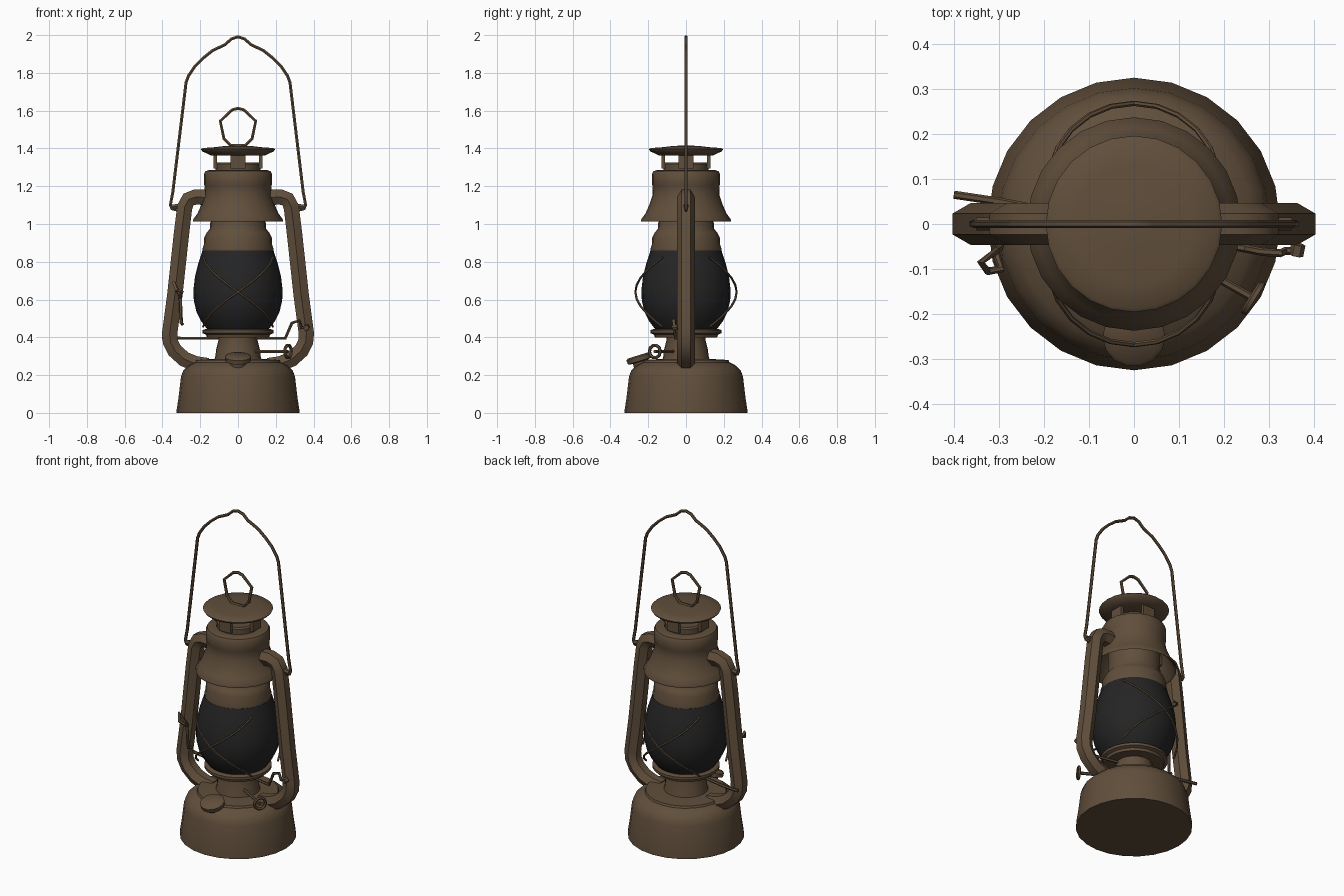
import bpy, bmesh, math
from mathutils import Matrix, Vector

scene = bpy.context.scene
if "Cube" in bpy.data.objects:
    bpy.data.objects.remove(bpy.data.objects["Cube"], do_unlink=True)


def material(name, rgb):
    mat = bpy.data.materials.new(name)
    mat.use_nodes = True
    mat.diffuse_color = (*rgb, 1)
    bsdf = mat.node_tree.nodes["Principled BSDF"]
    bsdf.inputs["Base Color"].default_value = (*rgb, 1)
    bsdf.inputs["Roughness"].default_value = 0.7
    return mat


BROWN = material("aged brown metal", (0.118, 0.077, 0.044))
BLACK = material("dark glass", (0.018, 0.018, 0.019))


def finish(name, mesh, mat, angle=40):
    mesh.materials.clear()
    mesh.materials.append(mat)
    obj = bpy.data.objects.new(name, mesh)
    scene.collection.objects.link(obj)
    bpy.ops.object.select_all(action="DESELECT")
    obj.select_set(True)
    bpy.context.view_layer.objects.active = obj
    bpy.ops.object.shade_smooth_by_angle(angle=math.radians(angle))
    return obj


def lathe(name, profile, mat=BROWN, sides=24, place=Matrix()):
    """Spin a (radius, height) outline around the z axis."""
    bm = bmesh.new()
    verts = [bm.verts.new((r, 0, z)) for r, z in profile]
    edges = [bm.edges.new(pair) for pair in zip(verts, verts[1:])]
    bmesh.ops.spin(bm, geom=verts + edges, axis=(0, 0, 1), cent=(0, 0, 0),
                   angle=2 * math.pi, steps=sides)
    bmesh.ops.remove_doubles(bm, verts=bm.verts, dist=0.0005)
    bmesh.ops.recalc_face_normals(bm, faces=bm.faces)
    bm.transform(place)
    mesh = bpy.data.meshes.new(name)
    bm.to_mesh(mesh)
    bm.free()
    return finish(name, mesh, mat)


def wire(name, points, radius, closed=False, detail=1):
    """Round rod through a list of points."""
    curve = bpy.data.curves.new(name, "CURVE")
    curve.dimensions = "3D"
    curve.bevel_depth = radius
    curve.bevel_resolution = detail
    curve.use_fill_caps = True
    spline = curve.splines.new("POLY")
    spline.points.add(len(points) - 1)
    for p, co in zip(spline.points, points):
        p.co = (*co, 1)
    spline.use_cyclic_u = closed
    temp = bpy.data.objects.new(name + "_path", curve)
    scene.collection.objects.link(temp)
    graph = bpy.context.evaluated_depsgraph_get()
    mesh = bpy.data.meshes.new_from_object(temp.evaluated_get(graph))
    bpy.data.objects.remove(temp, do_unlink=True)
    return finish(name, mesh, BROWN, 50)


def mirrored(half):
    """Complete a front-plane path whose last point lies on x = 0."""
    right = [(x, 0, z) for x, z in half]
    return right + [(-x, y, z) for x, y, z in reversed(right[:-1])]


# Fuel tank and neck
lathe("fuel_tank", [(0, 0), (0.325, 0), (0.325, 0.015), (0.315, 0.08), (0.302, 0.19),
                    (0.29, 0.225), (0.265, 0.25), (0.23, 0.268), (0.225, 0.28),
                    (0.14, 0.285), (0, 0.285)])
lathe("burner_neck", [(0, 0.28), (0.125, 0.28), (0.12, 0.3), (0.115, 0.34),
                      (0.102, 0.39), (0.105, 0.41), (0, 0.41)])
lathe("burner_plate", [(0, 0.4), (0.165, 0.4), (0.17, 0.415), (0.188, 0.422),
                       (0.188, 0.438), (0.17, 0.445), (0, 0.445)])

# Glass globe and the collar above it
lathe("glass_globe", [(0, 0.445), (0.165, 0.445), (0.195, 0.485), (0.22, 0.535),
                      (0.234, 0.595), (0.236, 0.65), (0.228, 0.72), (0.212, 0.785),
                      (0.188, 0.86), (0, 0.86)], BLACK)
lathe("globe_collar", [(0, 0.855), (0.186, 0.855), (0.188, 0.87), (0.181, 0.89),
                       (0.18, 0.925), (0.165, 0.955), (0.148, 0.975),
                       (0.146, 1.03), (0.146, 1.2)])

# Flared hood, chimney ring and cap
lathe("hood", [(0.225, 1.02), (0.237, 1.012), (0.237, 1.025), (0.215, 1.055),
               (0.195, 1.1), (0.178, 1.15), (0.176, 1.2), (0.18, 1.21),
               (0.18, 1.265), (0.172, 1.28), (0.15, 1.286), (0.12, 1.286),
               (0.12, 1.24), (0.165, 1.24), (0.165, 1.15), (0.225, 1.02)])
lathe("chimney_ring", [(0, 1.28), (0.118, 1.28), (0.12, 1.318), (0.112, 1.326), (0, 1.32)])
lathe("chimney_cap", [(0, 1.365), (0.14, 1.362), (0.19, 1.385), (0.196, 1.395),
                      (0.188, 1.402), (0.13, 1.406), (0.06, 1.414), (0, 1.415)])
for i in range(4):
    bm = bmesh.new()
    bmesh.ops.create_cube(bm, size=1, matrix=Matrix.Rotation(i * math.pi / 2, 4, "Z")
                          @ Matrix.Translation((0.12, 0, 1.335))
                          @ Matrix.Diagonal((0.018, 0.08, 0.08, 1)))
    post = bpy.data.meshes.new("cap_post")
    bm.to_mesh(post)
    bm.free()
    finish("cap_post", post, BROWN)

# Side air tubes with pivot ears for the carrying handle
tube = [(0.15, 1.14), (0.225, 1.143), (0.262, 1.13), (0.282, 1.09), (0.298, 0.96),
        (0.335, 0.62), (0.362, 0.42), (0.358, 0.375), (0.335, 0.33), (0.285, 0.285),
        (0.225, 0.26), (0.16, 0.25)]
for side, label in ((1, "left"), (-1, "right")):
    wire(label + "_air_tube", [(side * x, 0, z) for x, z in tube], 0.047)
    wire(label + "_handle_ear", [(side * 0.28, 0, 1.1), (side * 0.35, 0, 1.09)], 0.014)

# Carrying handle and lifting loop on the cap
wire("carrying_handle", mirrored([(0.325, 1.075), (0.35, 1.08), (0.358, 1.1), (0.345, 1.17),
                                  (0.275, 1.75), (0.262, 1.785), (0.228, 1.835),
                                  (0.185, 1.878), (0.135, 1.918), (0.068, 1.95),
                                  (0.035, 1.98), (0, 1.991)]), 0.009)
wire("cap_loop", mirrored([(0, 1.415), (0.037, 1.415), (0.074, 1.45), (0.094, 1.545),
                           (0.03, 1.605), (0, 1.612)]), 0.009)

# Crossed guard wires in front of and behind the globe
for facing, label in ((-1, "front"), (1, "back")):
    for lean in (-1, 1):
        path = []
        for i in range(11):
            t = i / 5 - 1
            angle = lean * t * math.radians(56)
            r = 0.268 - 0.045 * t * t
            path.append((r * math.sin(angle), facing * r * math.cos(angle),
                         0.64 + 0.185 * t))
        wire(label + "_guard_wire", path, 0.006)

# Tilted filler cap
lathe("filler_cap", [(0, -0.06), (0.042, -0.06), (0.042, -0.01), (0.068, -0.005),
                     (0.07, 0.018), (0.06, 0.026), (0, 0.026)], sides=14,
      place=Matrix.Translation((0, -0.245, 0.28)) @ Matrix.Rotation(0.3, 4, "X"))

# Wick shaft with its ring knob
shaft = Vector((0.265, -0.165, 0.325))
wire("wick_shaft", [(0.06, -0.05, 0.325), shaft], 0.009)
across = Vector((0.165, 0.265, 0)).normalized()
wire("wick_knob", [shaft + 0.034 * (across * math.cos(a) + Vector((0, 0, math.sin(a))))
                   for a in (i * math.pi / 5 for i in range(10))], 0.009, True)

# Globe lifting lever and the spring clip on the opposite tube
wire("lift_lever", [(-0.4, 0.065, 0.4), (-0.3, 0.05, 0.395), (0.25, -0.055, 0.395),
                    (0.285, -0.062, 0.475), (0.325, -0.065, 0.49),
                    (0.335, -0.06, 0.45), (0.37, -0.06, 0.45)], 0.009)
wire("lever_tip", [(0.36, -0.07, 0.45), (0.365, -0.045, 0.455)], 0.016)
wire("spring_clip", [(-0.295, -0.03, 0.47), (-0.3, -0.055, 0.475), (-0.306, -0.06, 0.62),
                     (-0.34, -0.085, 0.69), (-0.325, -0.105, 0.65),
                     (-0.295, -0.1, 0.64), (-0.308, -0.06, 0.61)], 0.009)
